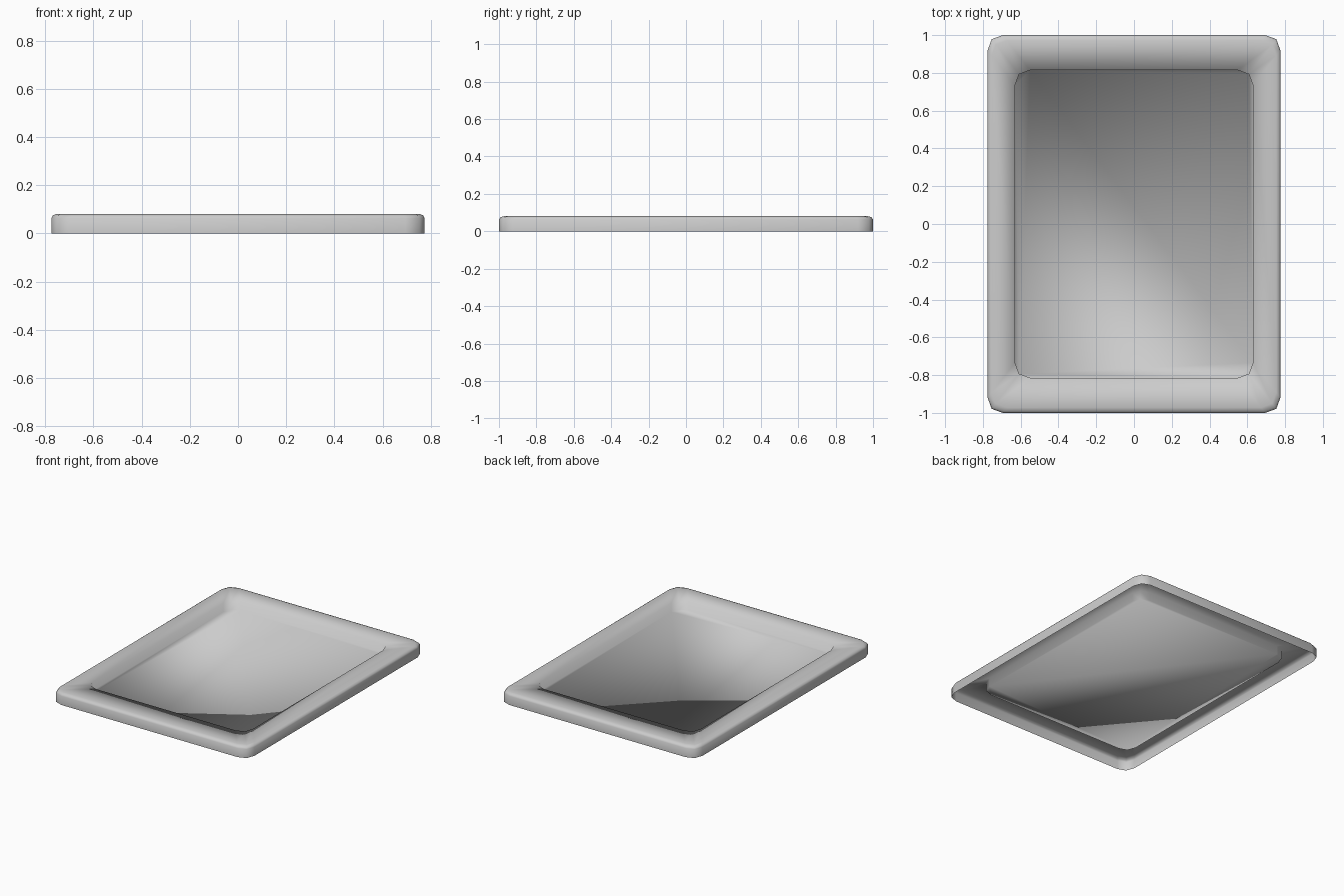
import bpy, bmesh, math

if "Cube" in bpy.data.objects:
    bpy.data.objects.remove(bpy.data.objects["Cube"])


def ring(bm, hx, hy, c, z):
    """Rectangle loop with two-segment rounded corners."""
    k = c * 0.27
    quarter = [(hx, hy - c), (hx - k, hy - k), (hx - c, hy)]
    pts = quarter + [(-x, y) for x, y in reversed(quarter)]
    pts += [(-x, -y) for x, y in pts]
    return [bm.verts.new((x, y, z)) for x, y in pts]


# Open-bottomed tray: outer skirt, rounded rim, inner wall, recessed panel
HX, HY = 0.775, 1.0
profile = [  # inset, height, corner size
    (0.0, 0.0, 0.08), (0.0, 0.063, 0.08), (0.006, 0.075, 0.08),
    (0.022, 0.081, 0.08), (0.145, 0.081, 0.08), (0.145, 0.02, 0.08),
]
bm = bmesh.new()
rings = [ring(bm, HX - i, HY - i * 1.28, c, z) for i, z, c in profile]
for a, b in zip(rings, rings[1:]):
    n = len(a)
    for j in range(n):
        k = (j + 1) % n
        bm.faces.new((a[j], a[k], b[k], b[j]))
bm.faces.new(rings[-1])
bm.normal_update()

mesh = bpy.data.meshes.new("tray")
bm.to_mesh(mesh)
bm.free()
tray = bpy.data.objects.new("tray", mesh)
bpy.context.collection.objects.link(tray)
for p in mesh.polygons:
    p.use_smooth = True
